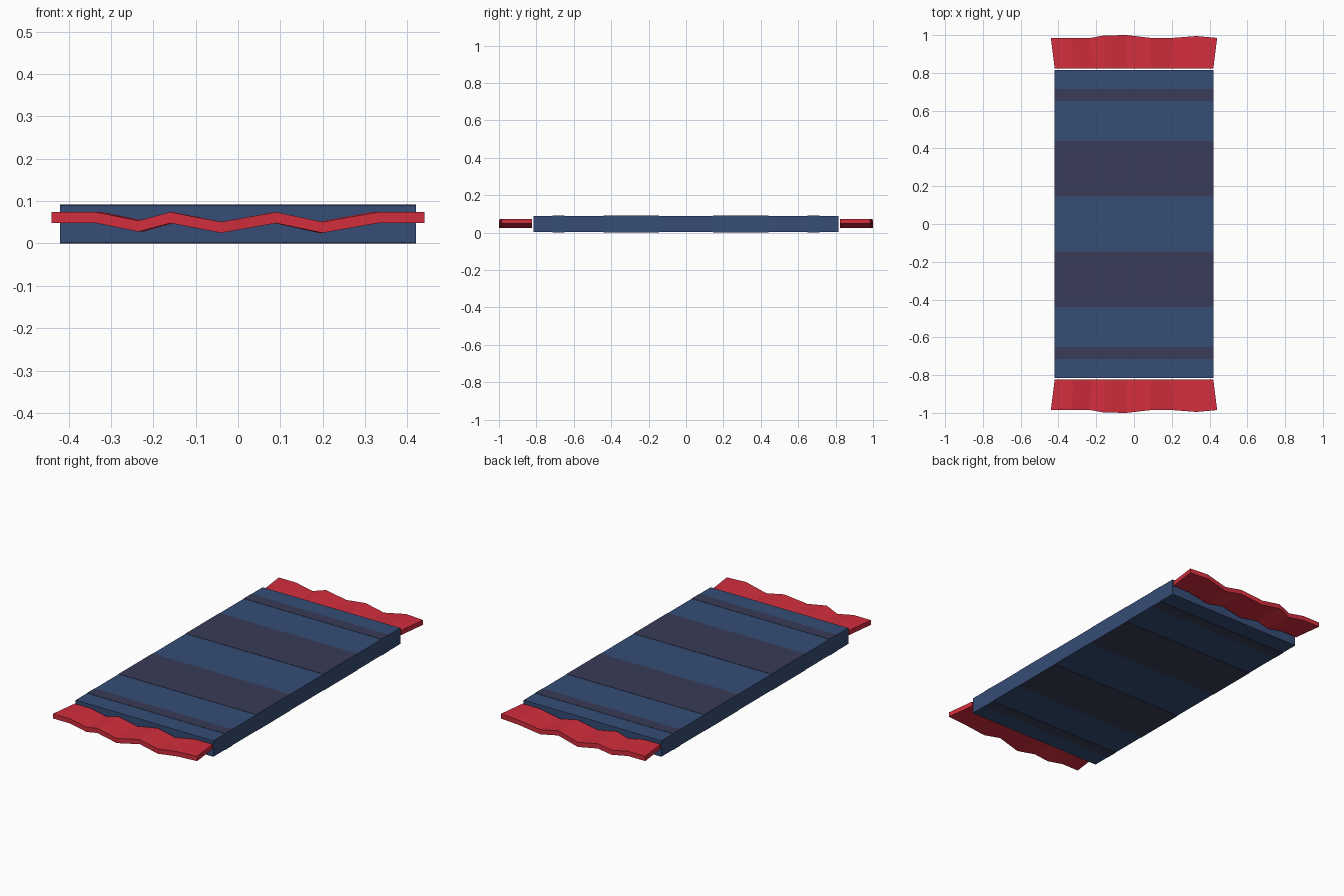
import bpy, bmesh

if "Cube" in bpy.data.objects:
    bpy.data.objects.remove(bpy.data.objects["Cube"])


def material(name, rgb):
    lin = [(c / 255 / 12.92) if c < 11 else ((c / 255 + 0.055) / 1.055) ** 2.4 for c in rgb]
    m = bpy.data.materials.new(name)
    m.diffuse_color = (*lin, 1)
    m.use_nodes = True
    m.node_tree.nodes["Principled BSDF"].inputs["Base Color"].default_value = m.diffuse_color
    return m


BLUE = material("wrapper blue", (54, 77, 118))
DARK = material("stripe slate", (56, 60, 87))
RED = material("crimp red", (210, 46, 61))


def make(name, verts, faces, mat):
    me = bpy.data.meshes.new(name)
    me.from_pydata(verts, [], faces)
    bm = bmesh.new()
    bm.from_mesh(me)
    bmesh.ops.recalc_face_normals(bm, faces=bm.faces)
    bm.to_mesh(me)
    bm.free()
    me.materials.append(mat)
    ob = bpy.data.objects.new(name, me)
    bpy.context.collection.objects.link(ob)
    return ob


def box(name, hx, y0, y1, z0, z1, mat):
    v = [(x, y, z) for x in (-hx, hx) for y in (y0, y1) for z in (z0, z1)]
    f = [(0, 1, 3, 2), (4, 6, 7, 5), (0, 4, 5, 1), (2, 3, 7, 6), (0, 2, 6, 4), (1, 5, 7, 3)]
    return make(name, v, f, mat)


# Flat bar body
box("bar_body", 0.42, -0.815, 0.815, 0.002, 0.09, BLUE)

# Thin stripes on the top and the underside, mirrored front to back
for a, b in ((0.145, 0.44), (0.65, 0.715)):
    for s, end in ((1, "back"), (-1, "front")):
        y0, y1 = sorted((s * a, s * b))
        box(f"top_stripe_{end}", 0.42, y0, y1, 0.09, 0.0915, DARK)
        box(f"bottom_stripe_{end}", 0.42, y0, y1, 0.0, 0.002, DARK)

# Crimped end flaps: x, outer y, top z along the wavy edge
WAVE = [(-0.44, 0.984, 0.074), (-0.335, 0.984, 0.074), (-0.235, 0.984, 0.054),
        (-0.16, 0.998, 0.074), (-0.04, 1.0, 0.051), (0.09, 0.985, 0.074),
        (0.20, 0.985, 0.051), (0.33, 0.995, 0.074), (0.44, 0.985, 0.074)]
THICK = 0.026
for s, end in ((1, "back"), (-1, "front")):
    verts = []
    for x, y, z in WAVE:
        xi = x * 0.42 / 0.44
        verts += [(xi, s * 0.823, z), (x, s * y, z),
                  (x, s * y, z - THICK), (xi, s * 0.823, z - THICK)]
    n = len(WAVE)
    faces = [(4 * i + k, 4 * i + (k + 1) % 4, 4 * i + 4 + (k + 1) % 4, 4 * i + 4 + k)
             for i in range(n - 1) for k in range(4)]
    faces += [(0, 1, 2, 3), tuple(4 * (n - 1) + k for k in range(4))]
    make(f"crimped_flap_{end}", verts, faces, RED)
